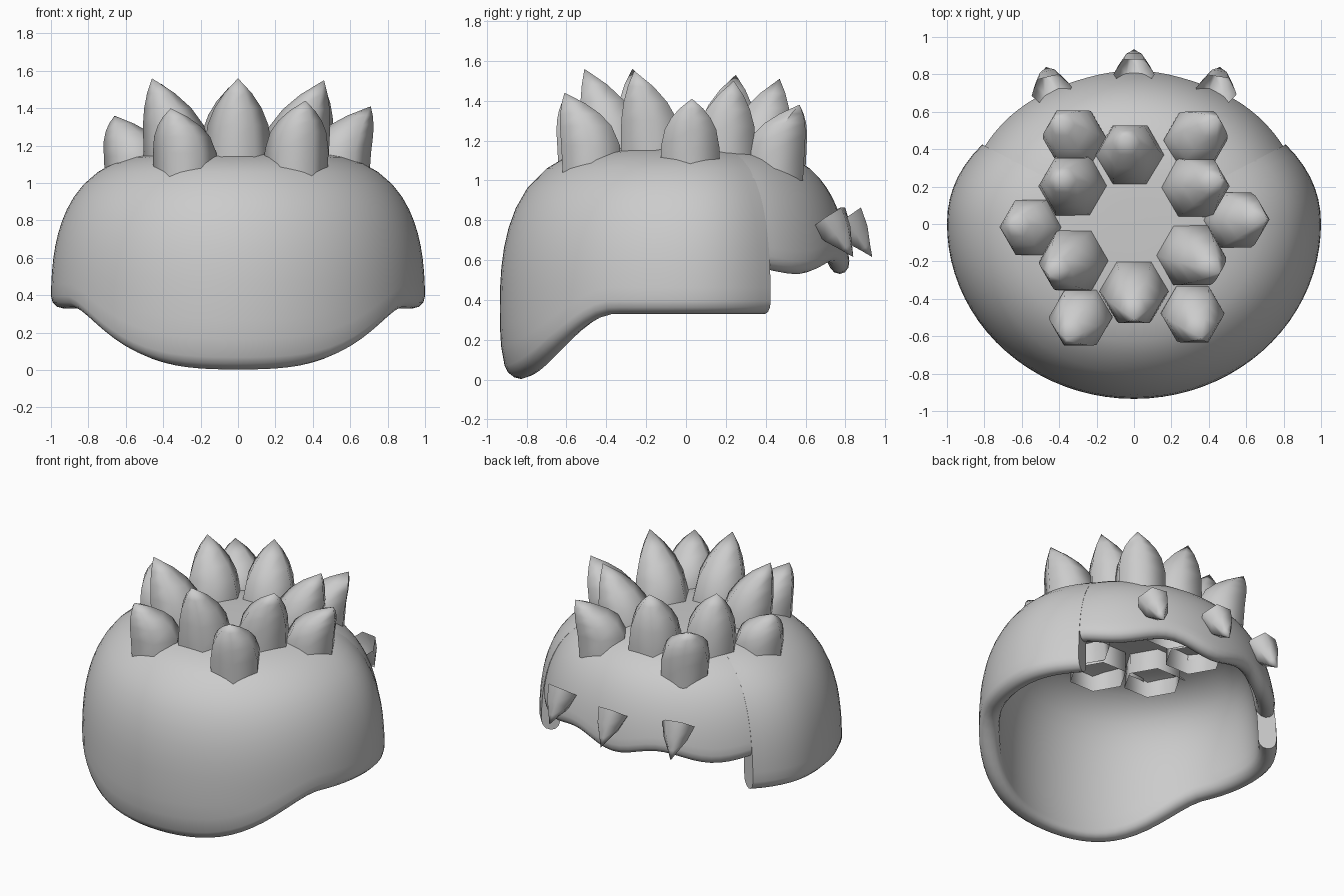
import bpy, math
from mathutils import Vector

if "Cube" in bpy.data.objects:
    bpy.data.objects.remove(bpy.data.objects["Cube"])

TOP, MID = 1.175, 0.35
THICK = 0.13


def make(name, verts, faces, angle):
    me = bpy.data.meshes.new(name)
    me.from_pydata(verts, [], faces)
    me.update()
    ob = bpy.data.objects.new(name, me)
    bpy.context.collection.objects.link(ob)
    bpy.ops.object.select_all(action='DESELECT')
    ob.select_set(True)
    bpy.context.view_layer.objects.active = ob
    bpy.ops.object.shade_smooth_by_angle(angle=math.radians(angle))
    return ob


def radius(z):
    # flat-topped dome profile, tucked in slightly towards the chin
    if z < MID:
        return 1 - 0.05 * ((MID - z) / MID) ** 3
    return (1 - ((z - MID) / (TOP - MID)) ** 2.5) ** 0.25


def section(hem):
    # one cross-section as (radius, z): outer wall, rounded rim, inner wall
    h = THICK / 2
    crown = [0.15, 0.3, 0.45, 0.57, 0.67, 0.75]
    wall = [MID + (TOP - MID) * (1 - r ** 4) ** 0.4 for r in crown]
    last = wall[-1]
    wall += [last + (hem + h - last) * k / 10 for k in range(1, 11)]
    outer = [(radius(z), z) for z in wall]
    rim = []
    for k in range(1, 6):
        a = math.pi * k / 6
        z = hem + h - h * math.sin(a)
        rim.append((radius(z) - h + h * math.cos(a), z))
    inner = []
    for z in reversed(wall):
        u = max(0, (z - MID) / (TOP - MID))
        inner.append((radius(z) * (1 - THICK), z - THICK * u ** 3))
    return outer + rim + inner


def shell(name, p0, p1, cols, width, b_front, b_back, hem):
    n = cols + 1
    secs = []
    for c in range(n):
        p = p0 + (p1 - p0) * c / cols
        b = b_back if math.sin(p) > 0 else b_front
        x, y = width(p) * math.cos(p), b * math.sin(p)
        secs.append([(x * r, y * r, z) for r, z in section(hem(x, y))])
    rows = len(secs[0])
    verts = [(0, 0, TOP)] + [secs[c][r] for r in range(rows) for c in range(n)]
    verts.append((0, 0, TOP - THICK))
    end = len(verts) - 1
    faces = [(0, 1 + c, 2 + c) for c in range(cols)]
    for r in range(rows - 1):
        for c in range(cols):
            i = 1 + r * n + c
            faces.append((i, i + n, i + n + 1, i + 1))
    o = 1 + (rows - 1) * n
    faces += [(o + c, end, o + c + 1) for c in range(cols)]
    # flat end caps at the two seams
    faces.append([end] + [1 + r * n for r in reversed(range(rows))] + [0])
    faces.append([0] + [1 + r * n + cols for r in range(rows)] + [end])
    return make(name, verts, faces, 50)


def front_hem(x, y):
    t = min(1, max(0, (y * 0.93 + 0.90) / 0.55))
    return 0.33 * t * t * (3 - 2 * t)


def back_hem(x, y):
    return 0.56 - 0.03 * math.cos(2 * math.pi * x / 0.66)


SEAM = 0.538


def front_width(p):
    # narrows just before the seams so both shells meet flush
    t = max(0, math.sin(p) / math.sin(SEAM))
    return 1 - 0.055 * t ** 3


# Front shell wraps the sides; shorter back shell continues it
shell("front_shell", math.pi - SEAM, 2 * math.pi + SEAM, 56, front_width, 0.935, 0.83, front_hem)
shell("back_shell", SEAM - 0.03, math.pi - SEAM + 0.03, 32, lambda p: 0.942, 0.83, 0.83, back_hem)


def spike(name, base, tip, rings, tilt=False):
    # open-bottomed six-sided spike, rings = (fraction along axis, radius)
    base, tip = Vector(base), Vector(tip)
    q = (tip - base).to_track_quat('Z', 'Y')
    verts, faces = [], []
    for t, r in rings:
        mid = base.lerp(tip, t)
        if not tilt:  # upright foot, tip swept outwards
            mid = base.lerp(tip, t ** 3)
            mid.z = base.z + (tip.z - base.z) * t
        for k in range(6):
            v = Vector((r * math.cos(k * math.pi / 3), r * math.sin(k * math.pi / 3), 0))
            verts.append(mid + (q @ v if tilt else v))
    verts.append(tip)
    for j in range(len(rings) - 1):
        for k in range(6):
            i, m = j * 6 + k, j * 6 + (k + 1) % 6
            faces.append((i, m, m + 6, i + 6))
    o = (len(rings) - 1) * 6
    faces += [(o + k, o + (k + 1) % 6, len(verts) - 1) for k in range(6)]
    return make(name, verts, faces, 65)


# Crown spikes: base x, y, then tip x, y, z (six inner, then six outer)
crown_spikes = [
    (0, -.35, 0, -.51, 1.56), (.29, -.16, .46, -.26, 1.55),
    (-.31, -.19, -.46, -.27, 1.56), (-.32, .2, -.41, .25, 1.53),
    (-.02, .36, -.05, .47, 1.51), (.31, .19, .47, .24, 1.50),
    (.31, -.47, .36, -.61, 1.44), (-.28, -.49, -.36, -.62, 1.40),
    (-.54, -.02, -.66, 0, 1.36), (.53, .02, .71, .03, 1.41),
    (-.31, .45, -.42, .57, 1.38), (.32, .44, .45, .57, 1.38)]
for n, (bx, by, tx, ty, tz) in enumerate(crown_spikes):
    foot, r = (0.90, 0.185) if n < 6 else (1.0, 0.17)
    spike(f"crown_spike_{n + 1}", (bx, by, foot), (tx, ty, tz),
          [(0, r), (.4, r), (.62, r * .88), (.76, r * .68), (.88, r * .4)])

# Small spikes along the back hem
for name, x0, y0, x1, y1 in [("left", -.44, .71, -.47, .84), ("middle", 0, .80, 0, .935),
                             ("right", .44, .71, .46, .84)]:
    spike(f"back_spike_{name}", (x0, y0, .81), (x1, y1, .615),
          [(0, .11), (.4, .08), (.75, .032)], True)
